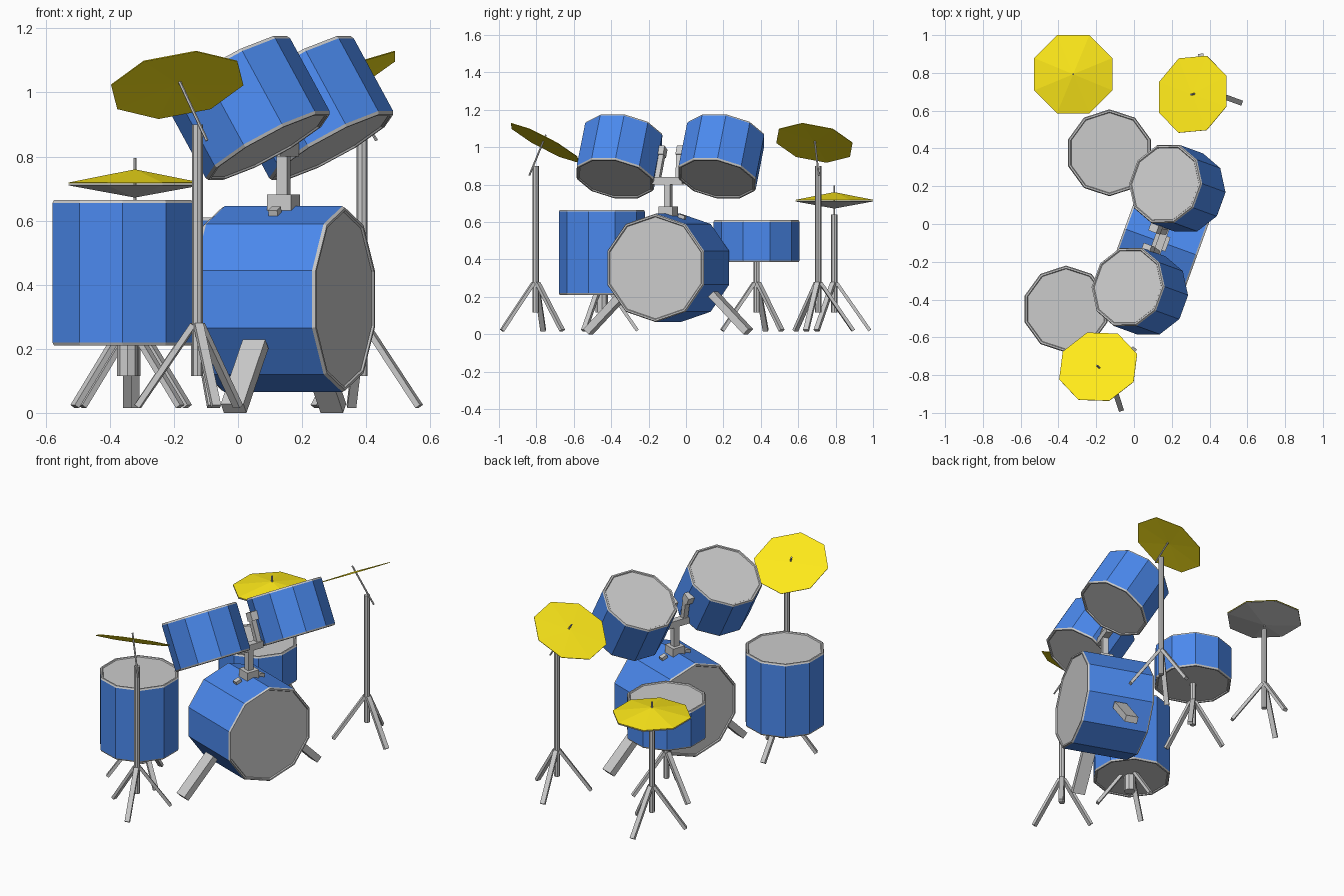
import bpy, bmesh
from math import sin, cos, pi, radians
from mathutils import Vector as V, Matrix

if "Cube" in bpy.data.objects:
    bpy.data.objects.remove(bpy.data.objects["Cube"])


def material(name, rgb):
    m = bpy.data.materials.new(name)
    m.diffuse_color = (*rgb, 1)
    m.use_nodes = True
    m.node_tree.nodes["Principled BSDF"].inputs["Base Color"].default_value = m.diffuse_color
    return m


BLUE = material("blue_shell", (0.07, 0.25, 0.85))
YELLOW = material("yellow_metal", (1.0, 0.82, 0.01))


def finish(name, bm, mat=None, matrix=Matrix()):
    bmesh.ops.recalc_face_normals(bm, faces=bm.faces)
    me = bpy.data.meshes.new(name)
    bm.to_mesh(me)
    bm.free()
    ob = bpy.data.objects.new(name, me)
    bpy.context.collection.objects.link(ob)
    ob.matrix_world = matrix
    if mat:
        me.materials.append(mat)
    return ob


def frame(origin, ex, ez):
    """Matrix whose local x and z point along ex and ez."""
    ex, ez = V(ex).normalized(), V(ez).normalized()
    m = Matrix((ex, ez.cross(ex), ez)).transposed().to_4x4()
    m.translation = V(origin)
    return m


def lathe(name, profile, n, matrix, mat=None):
    """Revolve (radius, height) points into an n-sided solid, first corner on local x."""
    bm = bmesh.new()
    rings = []
    for r, z in profile:
        count = n if r > 0 else 1
        rings.append([bm.verts.new((r * cos(2 * pi * i / n), r * sin(2 * pi * i / n), z))
                      for i in range(count)])
    for a, b in zip(rings, rings[1:]):
        for i in range(n):
            j = (i + 1) % n
            quad = [a[i % len(a)], a[j % len(a)], b[j % len(b)], b[i % len(b)]]
            bm.faces.new(list(dict.fromkeys(quad)))
    return finish(name, bm, mat, matrix)


def bar(name, a, b, width, thick, side):
    """Box running from a to b, its width along side."""
    a, b, side = V(a), V(b), V(side)
    d = b - a
    bm = bmesh.new()
    bmesh.ops.create_cube(bm, size=1)
    bmesh.ops.scale(bm, vec=(width, thick, d.length), verts=bm.verts)
    side = side - d * (side.dot(d) / d.length_squared)
    return finish(name, bm, None, frame((a + b) / 2, side, d))


def tube(name, a, b, r, n=8):
    a, b = V(a), V(b)
    d = b - a
    ex = d.orthogonal()
    return lathe(name, [(0, 0), (r, 0), (r, d.length), (0, d.length)], n, frame(a, ex, d))


def drum(name, r, length, matrix):
    """Blue ten-sided shell with a grey rim and sunken head at each end."""
    e = 0.01
    lathe(name + "_shell", [(r, e), (r, length - e)], 10, matrix, BLUE)
    rim = [(0, 0.006), (r - 0.018, 0.006), (r - 0.014, 0), (r - 0.005, 0), (r, e)]
    lathe(name + "_bottom_head", rim, 10, matrix)
    lathe(name + "_top_head", [(x, length - z) for x, z in rim], 10, matrix)


def stand(name, x, y, top, turn, r=0.017):
    """Pole with three splayed legs."""
    tube(name + "_pole", (x, y, 0.115), (x, y, top), r)
    for i in range(3):
        t = radians(turn + 120 * i)
        u = V((cos(t), sin(t), 0))
        c = V((x, y, 0))
        bar(f"{name}_leg_{i + 1}", c + u * 0.012 + V((0, 0, 0.275)),
            c + u * 0.19 + V((0, 0, 0.02)), 0.028, 0.018, (-u.y, u.x, 0))


# Kit axis: AX points along the bass drum, LAT across it
AX = V((cos(radians(20)), -sin(radians(20)), 0))
LAT = V((-AX.y, AX.x, 0))
UP = V((0, 0, 1))
C = V((0.142, -0.095, 0))


def kit(s, lat, z):
    return C + AX * s + LAT * lat + UP * z


# Bass drum
drum("bass_drum", 0.29, 0.41, frame(kit(-0.205, 0, 0.355), UP, AX))

# Hanging toms, tilted back towards the player
tilt = radians(30)
tom_axis = -AX * sin(tilt) + UP * cos(tilt)
base = V((0.097, -0.38, 0.829))
for name, shift in (("near_tom", 0), ("far_tom", 0.58)):
    drum(name, 0.22, 0.282, frame(base + LAT * shift, LAT, tom_axis))

# Floor tom and snare
drum("floor_tom", 0.23, 0.455, frame((-0.36, -0.45, 0.21), (0, 1, 0), UP))
drum("snare", 0.23, 0.225, frame((-0.13, 0.377, 0.385), (0, 1, 0), UP))
stand("floor_tom_stand", -0.345, -0.45, 0.22, 90, 0.033)
stand("snare_stand", -0.13, 0.377, 0.395, 285)

# Tom mount on top of the bass drum
bar("mount_base", kit(0, 0, 0.625), kit(0, 0, 0.682), 0.08, 0.08, AX)
bar("mount_post", kit(0, 0, 0.67), kit(0, 0, 0.83), 0.035, 0.035, AX)
bar("mount_crossbar", kit(0, -0.085, 0.82), kit(0, 0.085, 0.82), 0.04, 0.04, AX)
for side, s in (("near", -1), ("far", 1)):
    bar(side + "_mount_arm", kit(0, s * 0.062, 0.83), kit(-0.04, s * 0.05, 0.965), 0.03, 0.03, LAT)
    bar(side + "_mount_block", kit(-0.05, s * 0.035, 0.975), kit(-0.05, s * 0.085, 0.975),
        0.05, 0.05, AX + UP * 0.5)
    # Small clip and spur on each flank of the bass drum
    bar(side + "_shell_clip", kit(0, s * 0.06, 0.63), kit(0, s * 0.095, 0.618), 0.03, 0.03, AX)
    bar(side + "_spur", kit(0, s * 0.255, 0.215), kit(0, s * 0.455, 0.014), 0.075, 0.04, AX)


def cymbal(name, matrix, height, r=0.217, mat=YELLOW):
    """Thin eight-sided cymbal."""
    lathe(name, [(0, height), (r, 0), (r, -0.003), (0, height - 0.003)], 8, matrix, mat)


# Tilted cymbals on their stands
for name, x, y, turn in (("near_crash", -0.127, -0.803, 108), ("far_crash", 0.387, 0.707, 160)):
    m = Matrix.Translation((x, y, 0)) @ Matrix.Rotation(radians(turn), 4, 'Z')
    stand(name + "_stand", x, y, 0.9, turn + 180)
    tube(name + "_rod", m @ V((0.073, 0.05, 1.065)), m @ V((-0.042, -0.018, 0.85)), 0.005, 6)
    cymbal(name + "_cymbal", m @ Matrix.Translation((0.065, 0.045, 1.025))
           @ Matrix.Rotation(radians(29), 4, 'Y'), 0.005)

# Hi-hat: two facing cones
hx, hy = -0.322, 0.793
stand("hi_hat_stand", hx, hy, 0.64, 90)
tube("hi_hat_rod", (hx, hy, 0.63), (hx, hy, 0.795), 0.005, 6)
hat = Matrix.Rotation(radians(22.5), 4, 'Z')
cymbal("hi_hat_top", Matrix.Translation((hx, hy, 0.719)) @ hat, 0.041, 0.224)
cymbal("hi_hat_bottom", Matrix.Translation((hx, hy, 0.713)) @ hat, -0.038, 0.224, None)
